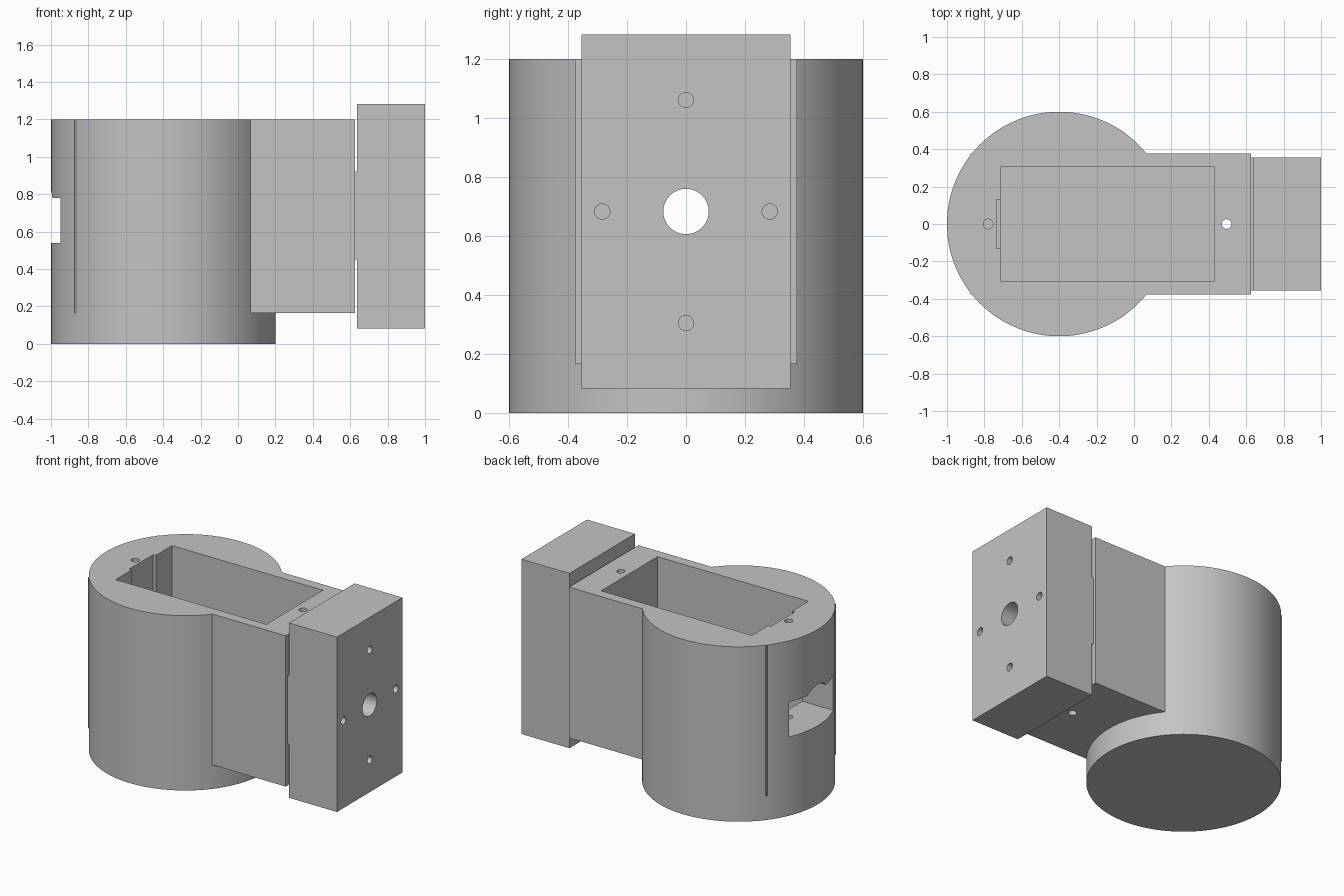
import bpy
import math
from mathutils import Vector

if "Cube" in bpy.data.objects:
    bpy.data.objects.remove(bpy.data.objects["Cube"], do_unlink=True)

grey = bpy.data.materials.new("plain grey")
grey.use_nodes = True
COLOUR = (0.55, 0.55, 0.55, 1)
grey.diffuse_color = COLOUR
grey.node_tree.nodes["Principled BSDF"].inputs["Base Color"].default_value = COLOUR


def block(name, x, y, z):
    """Box from (min, max) ranges on each axis."""
    centre = Vector([(a + b) / 2 for a, b in (x, y, z)])
    bpy.ops.mesh.primitive_cube_add(size=1, location=centre)
    ob = bpy.context.object
    ob.name = name
    ob.scale = [b - a for a, b in (x, y, z)]
    bpy.ops.object.transform_apply(location=True, rotation=True, scale=True)
    ob.data.materials.append(grey)
    return ob


def rod(name, start, end, radius, sides=32):
    """Cylinder between two points."""
    start, end = Vector(start), Vector(end)
    axis = end - start
    bpy.ops.mesh.primitive_cylinder_add(
        vertices=sides, radius=radius, depth=axis.length,
        location=(start + end) / 2,
        rotation=axis.to_track_quat('Z', 'Y').to_euler())
    ob = bpy.context.object
    ob.name = name
    bpy.ops.object.transform_apply(location=True, rotation=True, scale=True)
    ob.data.materials.append(grey)
    return ob


def combine(target, tool, operation='DIFFERENCE'):
    """Apply a boolean and discard the tool."""
    tool.hide_render = True
    mod = target.modifiers.new("boolean", 'BOOLEAN')
    mod.operation = operation
    mod.solver = 'EXACT'
    mod.object = tool
    bpy.ops.object.select_all(action='DESELECT')
    target.select_set(True)
    bpy.context.view_layer.objects.active = target
    bpy.ops.object.modifier_apply(modifier=mod.name)
    bpy.data.objects.remove(tool, do_unlink=True)


TOP, NECK_BASE, AXIS_Z = 1.2, 0.165, 0.683
ABOVE = TOP + 0.2
BORE = 0.077
SCREW = 0.026

# Round housing merged with the rectangular neck
housing = rod("housing", (-0.4, 0, 0), (-0.4, 0, TOP), 0.6, 160)
combine(housing, block("neck", (-0.875, 0.625), (-0.376, 0.376), (NECK_BASE, TOP)), 'UNION')

# Deep cavity, end pocket and cable opening
combine(housing, block("cavity", (-0.715, 0.43), (-0.306, 0.306), (0.24, ABOVE)))
combine(housing, block("slot", (-1.2, -0.6), (-0.24, 0.24), (0.54, 0.78)))
combine(housing, rod("round_opening", (-1.2, 0, AXIS_Z), (-0.6, 0, AXIS_Z), 0.139, 64))
combine(housing, block("pocket", (-0.735, -0.6), (-0.13, 0.13), (0.65, ABOVE)))

# Shaft bore and vertical screw holes
combine(housing, rod("bore", (0.3, 0, AXIS_Z), (0.8, 0, AXIS_Z), BORE, 48))
combine(housing, rod("rear_hole", (-0.78, 0, NECK_BASE), (-0.78, 0, ABOVE), SCREW))
combine(housing, rod("neck_hole", (0.495, 0, 0), (0.495, 0, ABOVE), SCREW))

# Thin spacer between neck and plate
spacer = block("spacer", (0.625, 0.636), (-0.355, 0.355), (0.45, 0.92))
combine(spacer, rod("bore", (0.5, 0, AXIS_Z), (0.8, 0, AXIS_Z), BORE, 48))

# Mounting plate with bore and four screw holes
plate = block("mounting_plate", (0.636, 1), (-0.355, 0.355), (0.083, 1.283))
combine(plate, rod("bore", (0.5, 0, AXIS_Z), (1.2, 0, AXIS_Z), BORE, 48))
for y, z in ((0.284, 0), (-0.284, 0), (0, 0.378), (0, -0.378)):
    combine(plate, rod("screw_hole", (0.5, y, AXIS_Z + z), (1.2, y, AXIS_Z + z), SCREW))

# Smooth round walls, keep edges sharp
for ob in (housing, spacer, plate):
    bpy.ops.object.select_all(action='DESELECT')
    ob.select_set(True)
    bpy.context.view_layer.objects.active = ob
    bpy.ops.object.shade_smooth_by_angle(angle=math.radians(25))
